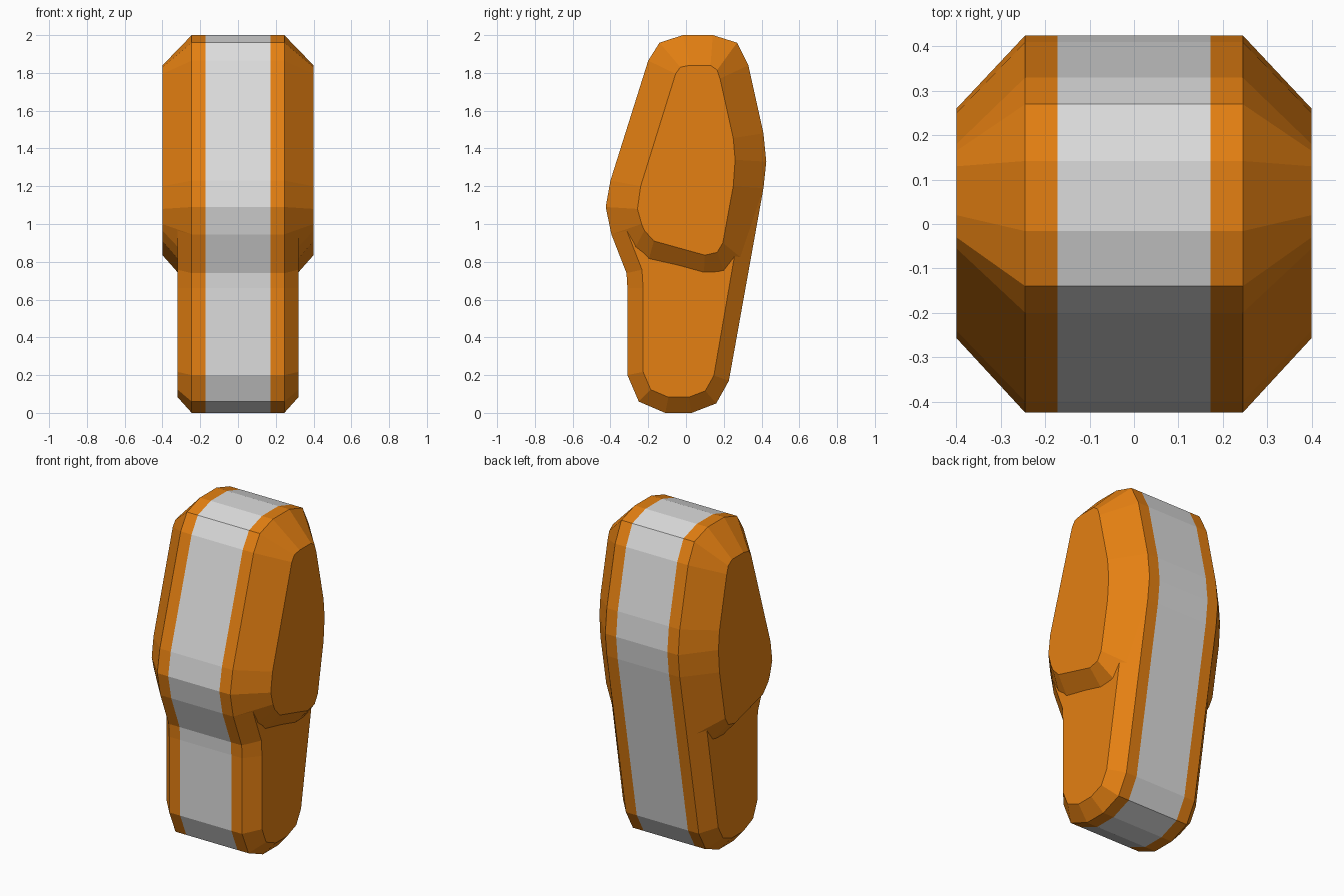
import bpy, bmesh
from mathutils import Vector

if "Cube" in bpy.data.objects:
    bpy.data.objects.remove(bpy.data.objects["Cube"])


def material(name, col):
    m = bpy.data.materials.new(name)
    m.diffuse_color = (*col, 1)
    m.use_nodes = True
    m.node_tree.nodes["Principled BSDF"].inputs["Base Color"].default_value = m.diffuse_color
    return m


ORANGE = material("orange", (0.78, 0.216, 0.006))
GREY = material("light grey", (0.72, 0.72, 0.72))

# Side outline (y, z), clockwise seen from the right
UPPER = [(-.395, .945), (-.425, 1.09), (-.4, 1.23), (-.2, 1.865), (-.14, 1.96),
         (-.016, 2), (.142, 2), (.27, 1.96), (.33, 1.84), (.41, 1.48),
         (.425, 1.33), (.41, 1.19)]
LOWER = [(.227, .17), (.16, .05), (.03, 0), (-.11, 0), (-.25, .06),
         (-.31, .20), (-.31, .66), (-.315, .74)]
# Raised side panel: underside of its base, and its outer face
PANEL_UNDER = [(.33, .79), (.233, .666), (.09, .66), (-.22, .73), (-.31, .80)]
PANEL_FACE = [(-.235, 1.0), (-.257, 1.08), (-.24, 1.2), (-.055, 1.795), (-.03, 1.83),
              (.02, 1.84), (.13, 1.84), (.165, 1.815), (.18, 1.77), (.25, 1.455),
              (.26, 1.34), (.25, 1.2), (.195, .90), (.165, .85), (.10, .835),
              (-.17, .91), (-.22, .965)]


def inset(points):
    """Mitred inward offset of a clockwise outline."""
    out, n = [], len(points)
    for i, p in enumerate(points):
        a, b, c = Vector(points[i - 1]), Vector(p), Vector(points[(i + 1) % n])
        d1, d2 = (b - a).normalized(), (c - b).normalized()
        n1, n2 = Vector((d1.y, -d1.x)), Vector((d2.y, -d2.x))
        dist = .083 if p[1] < .95 else .09
        q = b + (n1 + n2) * dist / (1 + n1.dot(n2))
        out.append((q.x, q.y))
    return out


def loft(name, rings, caps):
    """Skin rings [(x, outline)] ; faces in the middle band become grey."""
    bm = bmesh.new()
    loops = [[bm.verts.new((x, y, z)) for y, z in pts] for x, pts in rings]
    n = len(loops[0])
    for a, b in zip(loops, loops[1:]):
        for i in range(n):
            j = (i + 1) % n
            f = bm.faces.new((a[i], a[j], b[j], b[i]))
            if abs(f.calc_center_median().x) < .01:
                f.material_index = 1
    for k in caps:
        bm.faces.new(loops[k])
    bmesh.ops.recalc_face_normals(bm, faces=bm.faces)
    me = bpy.data.meshes.new(name)
    bm.to_mesh(me)
    bm.free()
    me.materials.append(ORANGE)
    me.materials.append(GREY)
    ob = bpy.data.objects.new(name, me)
    bpy.context.collection.objects.link(ob)
    return ob


# Full-height body with bevelled sides and a grey band round the middle
outline = UPPER + LOWER
inner = inset(outline)
loft("body", [(-.32, inner), (-.245, outline), (-.172, outline),
              (.172, outline), (.245, outline), (.32, inner)], (0, -1))

# Raised bevelled panels on both sides of the upper half
for side, name in ((1, "right_panel"), (-1, "left_panel")):
    loft(name, [(side * .245, UPPER + PANEL_UNDER), (side * .4, PANEL_FACE)], (0, -1))
